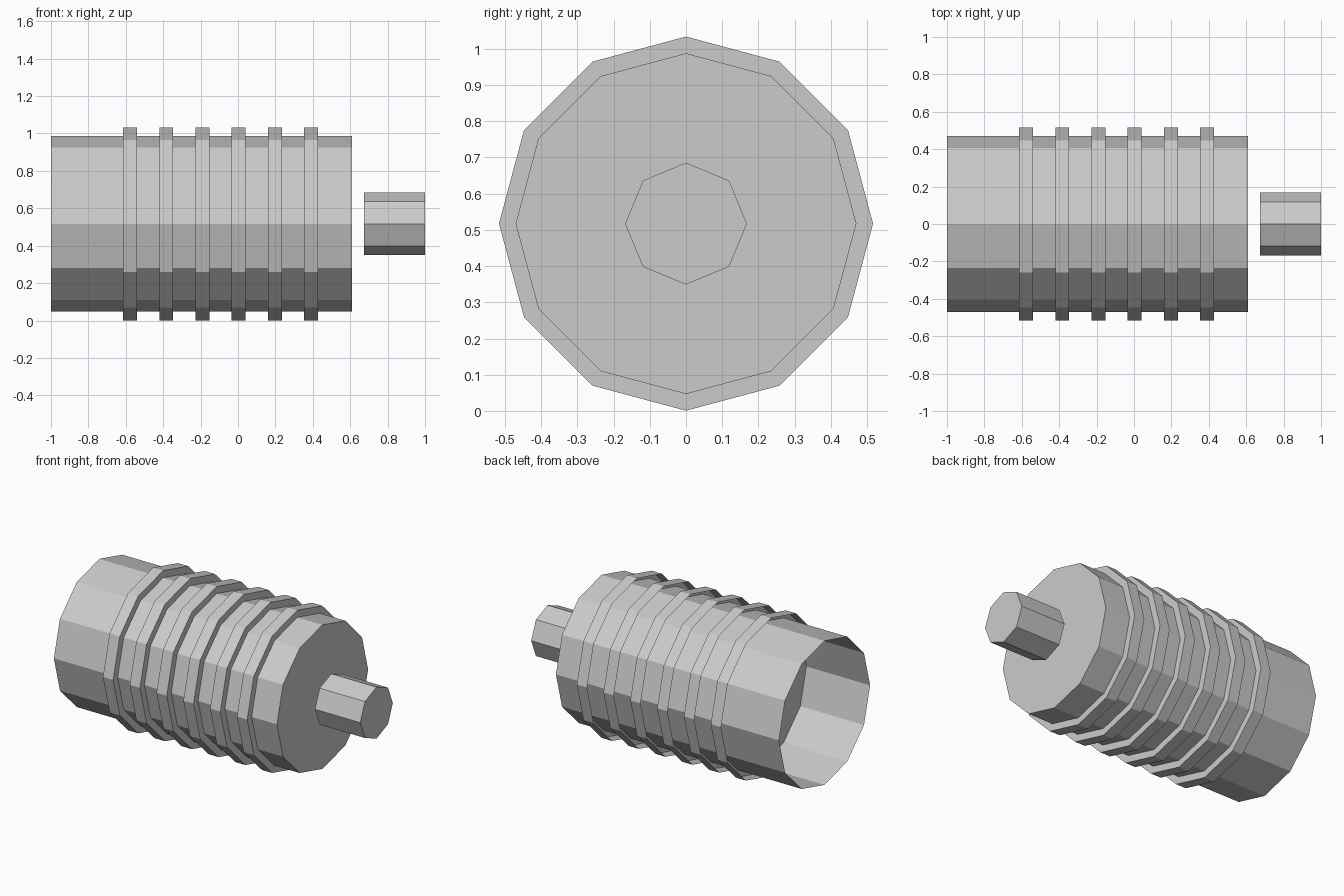
import bpy
import bmesh
import math
from mathutils import Matrix

if "Cube" in bpy.data.objects:
    bpy.data.objects.remove(bpy.data.objects["Cube"], do_unlink=True)

AXIS_Z = 0.517

# Single plain grey finish
grey = bpy.data.materials.new("plain_grey")
grey.use_nodes = True
colour = (0.6, 0.6, 0.6, 1.0)
grey.diffuse_color = colour
grey.node_tree.nodes["Principled BSDF"].inputs["Base Color"].default_value = colour


def open_drum(name, x_start, x_end, radius, sides):
    """Flat-sided drum along x, capped at x_end and open at x_start."""
    bm = bmesh.new()
    bmesh.ops.create_cone(bm, cap_ends=True, segments=sides,
                          radius1=radius, radius2=radius, depth=x_end - x_start)
    bm.normal_update()
    start_cap = [f for f in bm.faces if f.normal.z < -0.9]
    bmesh.ops.delete(bm, geom=start_cap, context="FACES_ONLY")
    bm.transform(Matrix.Rotation(math.pi / 2, 4, "Y"))
    mesh = bpy.data.meshes.new(name)
    bm.to_mesh(mesh)
    bm.free()
    mesh.materials.append(grey)
    obj = bpy.data.objects.new(name, mesh)
    obj.location = ((x_start + x_end) / 2, 0, AXIS_Z)
    bpy.context.collection.objects.link(obj)
    return obj


# Main drum and the separate stub shaft at its capped end
open_drum("body", -1.0, 0.61, 0.47, 12)
open_drum("shaft", 0.673, 1.0, 0.168, 8)

# Evenly spaced raised rings
for i in range(6):
    x = -0.614 + i * 0.1935
    open_drum(f"ring_{i + 1}", x, x + 0.074, 0.516, 12)
